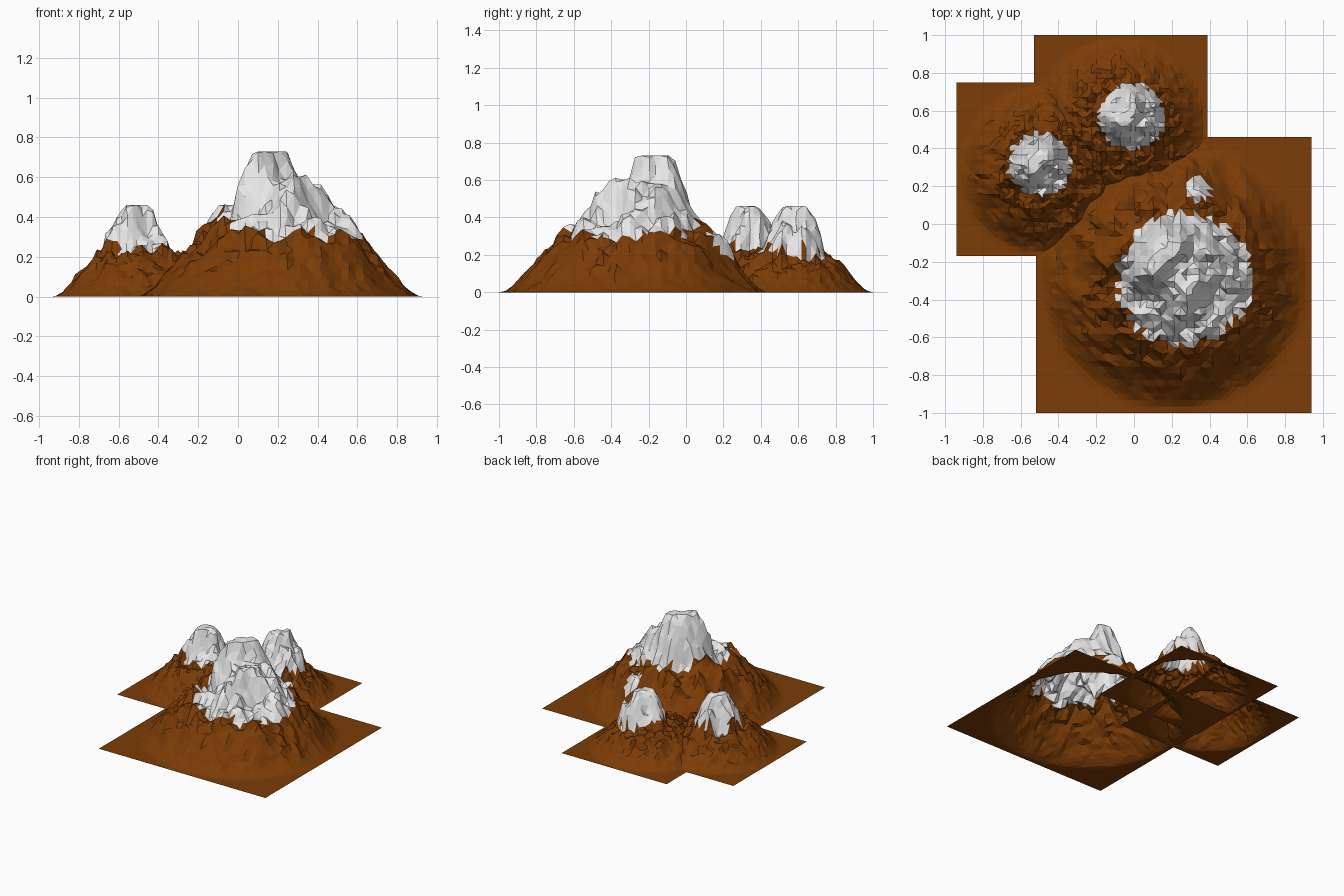
import bpy, bmesh, math
from mathutils import Vector, noise

if "Cube" in bpy.data.objects:
    bpy.data.objects.remove(bpy.data.objects["Cube"])


def material(name, rgb):
    m = bpy.data.materials.new(name)
    m.diffuse_color = (*rgb, 1)
    m.use_nodes = True
    m.node_tree.nodes["Principled BSDF"].inputs["Base Color"].default_value = m.diffuse_color
    return m


earth = material("brown earth", (0.2, 0.045, 0.002))
snow = material("snow white", (0.8, 0.8, 0.8))

# skirt height against distance from the base centre (0 = middle, 1 = edge)
SKIRT = [(0, .36), (.3, .36), (.45, .33), (.58, .27), (.68, .195), (.78, .115),
         (.87, .045), (.95, .004), (1, 0), (2, 0)]


def skirt(r):
    for (a, h), (b, k) in zip(SKIRT, SKIRT[1:]):
        if r <= b:
            return h + (k - h) * (r - a) / (b - a)
    return 0


def segment_distance(x, y, px, py, hx, hy):
    """Distance to a summit ridge centred on (px, py) with half vector (hx, hy)."""
    t = 0
    if hx or hy:
        t = max(-1, min(1, ((x - px) * hx + (y - py) * hy) / (hx * hx + hy * hy)))
    return math.hypot(x - px - t * hx, y - py - t * hy)


def mountain(name, centre, half, n, top, scale, peaks, snow_caps, seed, rough):
    """Square terrain sheet: rounded skirt, peaks cut flat at the top, rocky noise."""
    cx, cy = centre
    bm = bmesh.new()
    bmesh.ops.create_grid(bm, x_segments=n, y_segments=n, size=half)
    bmesh.ops.translate(bm, verts=bm.verts, vec=(cx, cy, 0))
    step = 2 * half / n
    off = Vector((seed * 7.3, seed * 3.1, seed * 1.7))
    for v in bm.verts:
        x, y = v.co.x, v.co.y
        r = math.hypot(x - cx, y - cy) / half
        p = Vector((x, y, 0)) / half
        z = skirt(r) * scale
        # each peak: x, y, height, foot radius, ridge half length along x and y
        for px, py, h, foot, hx, hy in peaks:
            wob = 1 + .3 * noise.noise(p * 6 + off)
            d = segment_distance(x, y, px, py, hx, hy) * wob
            t = min(1, d / foot)
            z = max(z, z + (h - z) * (1 - t ** 1.2))
        fade = min(1, max(0, (1 - r) / .5)) ** 1.3
        ridge = .5 - 1.6 * abs(noise.noise(p * 4.5 + off))
        fine = noise.fractal(p * 9 + off, .8, 2.1, 3)
        z += fade * rough * (ridge + fine * .7)
        v.co.z = min(top, max(0, z))
        # jitter breaks up the regular grid inside the sheet
        if r < .9:
            v.co.x += step * .38 * noise.noise(p * 31 + off)
            v.co.y += step * .38 * noise.noise(p * 29 - off)
    bmesh.ops.triangulate(bm, faces=bm.faces[:], quad_method='SHORT_EDGE')
    # snow: ragged caps around given centres
    for f in bm.faces:
        c = f.calc_center_median()
        for sx, sy, sr in snow_caps:
            a = math.atan2(c.y - sy, c.x - sx)
            rag = noise.noise(Vector((math.cos(a) * 9, math.sin(a) * 9, seed)))
            if math.hypot(c.x - sx, c.y - sy) < sr * (1 + .14 * rag):
                f.material_index = 1
        f.smooth = False
    me = bpy.data.meshes.new(name)
    bm.to_mesh(me)
    bm.free()
    me.materials.append(earth)
    me.materials.append(snow)
    ob = bpy.data.objects.new(name, me)
    bpy.context.collection.objects.link(ob)


# large front mountain with its shoulders
mountain("large_mountain", (.21, -.27), .73, 42, .73, 1.0,
         [(.17, -.17, .79, .19, .04, .045), (.33, -.20, .65, .17, 0, 0),
          (.27, -.38, .60, .17, 0, 0), (.50, -.24, .42, .16, 0, 0),
          (.33, .16, .33, .10, 0, 0), (-.06, -.15, .39, .15, 0, 0),
          (.30, -.53, .38, .14, 0, 0)],
         [(.27, -.29, .35), (.34, .185, .06)], 1, .09)

# two small mountains behind
mountain("left_mountain", (-.48, .29), .46, 36, .46, .58,
         [(-.505, .34, .50, .14, .025, .03), (-.46, .24, .34, .12, 0, 0)],
         [(-.50, .32, .165)], 2, .055)
mountain("back_mountain", (-.07, .54), .46, 36, .46, .56,
         [(-.04, .585, .50, .14, .03, .03), (.06, .54, .35, .13, 0, 0)],
         [(-.01, .57, .175)], 3, .055)
